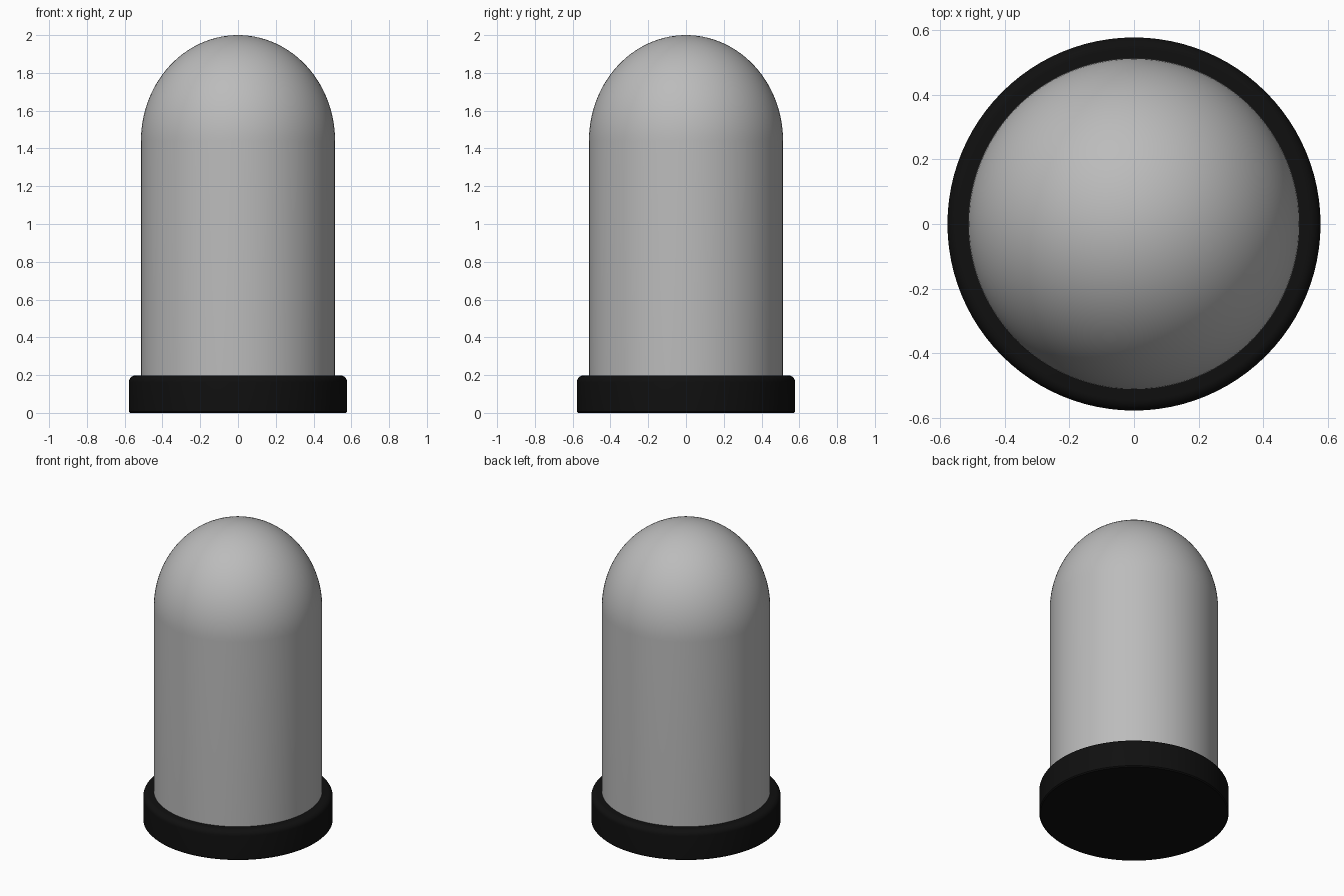
import bpy, bmesh, math

if "Cube" in bpy.data.objects:
    bpy.data.objects.remove(bpy.data.objects["Cube"])


def material(name, rgb):
    m = bpy.data.materials.new(name)
    m.diffuse_color = (*rgb, 1)
    m.use_nodes = True
    m.node_tree.nodes["Principled BSDF"].inputs["Base Color"].default_value = m.diffuse_color
    return m


def arc(cx, cz, rx, rz, a0, a1, n):
    """Elliptical arc in the (radius, height) plane, angles in degrees."""
    pts = []
    for i in range(n + 1):
        a = math.radians(a0 + (a1 - a0) * i / n)
        pts.append((cx + rx * math.cos(a), cz + rz * math.sin(a)))
    return pts


def lathe(name, profile, mat, steps=96):
    """Revolve a (radius, height) profile around the z axis."""
    bm = bmesh.new()
    verts = [bm.verts.new((r, 0, z)) for r, z in profile]
    edges = [bm.edges.new(p) for p in zip(verts, verts[1:])]
    bmesh.ops.spin(bm, geom=verts + edges, cent=(0, 0, 0), axis=(0, 0, 1),
                   angle=math.tau, steps=steps)
    bmesh.ops.remove_doubles(bm, verts=bm.verts, dist=1e-4)
    bmesh.ops.recalc_face_normals(bm, faces=bm.faces)
    mesh = bpy.data.meshes.new(name)
    bm.to_mesh(mesh)
    bm.free()
    mesh.materials.append(mat)
    obj = bpy.data.objects.new(name, mesh)
    bpy.context.collection.objects.link(obj)
    bpy.ops.object.select_all(action='DESELECT')
    obj.select_set(True)
    bpy.context.view_layer.objects.active = obj
    bpy.ops.object.shade_smooth_by_angle(angle=math.radians(40))
    return obj


grey = material("grey_glass", (0.5, 0.5, 0.5))
black = material("black_base", (0.005, 0.005, 0.005))

# Base disc: tiny bevel below, rounded rim above
base = [(0, 0), (0.571, 0), (0.578, 0.007)]
base += arc(0.543, 0.163, 0.035, 0.035, 0, 90, 8) + [(0, 0.198)]
lathe("base", base, black)

# Bell-shaped cover: straight wall and slightly tall dome
cover = [(0, 0.19), (0.514, 0.19)] + arc(0, 1.44, 0.514, 0.56, 0, 89.99, 28)
cover[-1] = (0, 2.0)
lathe("dome_cover", cover, grey)
